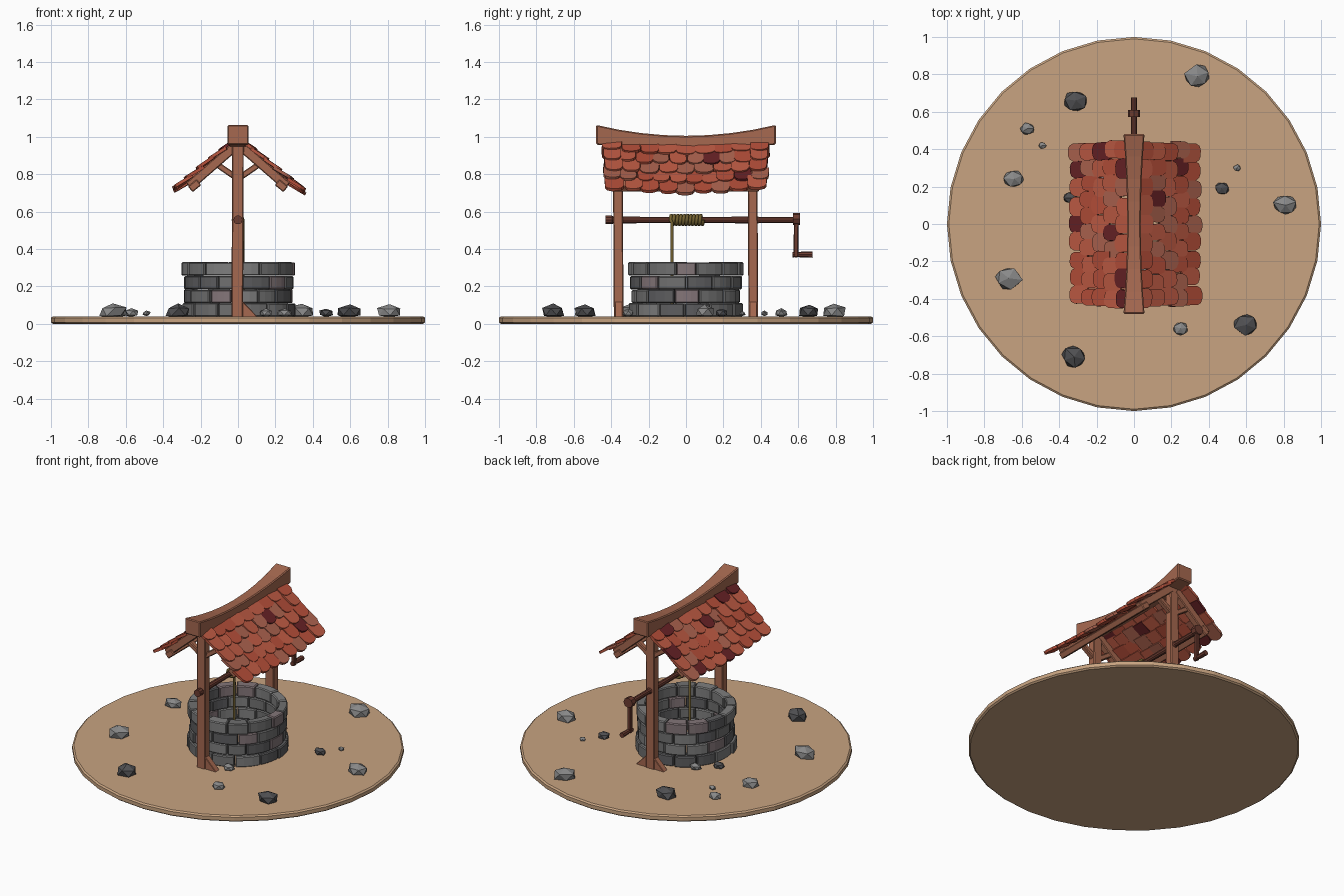
import bpy, bmesh, math, random
from mathutils import Vector, Matrix

if "Cube" in bpy.data.objects:
    bpy.data.objects.remove(bpy.data.objects["Cube"])
random.seed(7)
R = random.uniform

def mat(name, r, g, b):
    m = bpy.data.materials.new(name)
    m.diffuse_color = (r, g, b, 1)
    m.use_nodes = True
    m.node_tree.nodes["Principled BSDF"].inputs["Base Color"].default_value = m.diffuse_color
    return m

WOOD = mat("wood", .38, .14, .08)
DARK = mat("dark_wood", .15, .045, .03)
ROPE = mat("rope", .17, .12, .03)
EARTH = mat("earth", .58, .37, .22)
TILES = [mat("tile_red", .45, .075, .04), mat("tile_orange", .50, .10, .055),
         mat("tile_pale", .40, .12, .075), mat("tile_maroon", .13, .015, .018)]
STONES = [mat("stone_mid", .16, .16, .16), mat("stone_light", .21, .21, .21),
          mat("stone_dark", .11, .11, .115), mat("stone_pink", .23, .18, .19)]
ROCKS = [mat("rock_light", .25, .25, .25), mat("rock_dark", .08, .08, .085)]

def finish(name, bm, mats, bevel=0):
    bmesh.ops.recalc_face_normals(bm, faces=bm.faces)
    me = bpy.data.meshes.new(name)
    bm.to_mesh(me)
    bm.free()
    for m in mats:
        me.materials.append(m)
    ob = bpy.data.objects.new(name, me)
    bpy.context.collection.objects.link(ob)
    if bevel:
        b = ob.modifiers.new("bevel", 'BEVEL')
        b.width, b.segments = bevel, 1
    return ob

def loft(bm, rings, mi=0):
    """Skin a list of closed point loops and cap both ends."""
    vs = [[bm.verts.new(p) for p in ring] for ring in rings]
    n = len(vs[0])
    faces = [bm.faces.new((a[i], a[(i + 1) % n], b[(i + 1) % n], b[i]))
             for a, b in zip(vs, vs[1:]) for i in range(n)]
    faces += [bm.faces.new(vs[0][::-1]), bm.faces.new(vs[-1])]
    for f in faces:
        f.material_index = mi

def beam(name, p, q, w, d, m, side=(0, 1, 0), bevel=.005):
    """Square timber from p to q; d is measured along side, w across it."""
    p, q, s = Vector(p), Vector(q), Vector(side)
    t = (q - p).normalized().cross(s).normalized()
    bm = bmesh.new()
    loft(bm, [[c + s * d / 2 * i + t * w / 2 * j for i, j in ((-1, -1), (1, -1), (1, 1), (-1, 1))]
              for c in (p, q)])
    return finish(name, bm, [m], bevel)

def lathe_y(name, prof, z, m, n=10, x=0):
    """Round bar along y from (y, radius) pairs."""
    bm = bmesh.new()
    loft(bm, [[(x + r * math.cos(2 * math.pi * i / n), y, z + r * math.sin(2 * math.pi * i / n))
               for i in range(n)] for y, r in prof])
    return finish(name, bm, [m])

# ground disc
bm = bmesh.new()
loft(bm, [[(r * math.cos(math.tau * i / 32), r * math.sin(math.tau * i / 32), z) for i in range(32)]
          for r, z in ((.99, 0), (1, .008), (1, .032), (.99, .04))])
finish("ground", bm, [EARTH])

# well wall: four staggered courses of curved bricks
bm = bmesh.new()
for c, outer in enumerate((.302, .288, .292, .304)):
    z0 = .038 + c * .073
    cuts = [math.tau * (i + c * .5 + R(-.14, .14)) / 13 for i in range(13)]
    for i in range(13):
        a0, a1 = cuts[i] + .008, (cuts[i + 1] if i < 12 else cuts[0] + math.tau) - .008
        ro, ri, h = outer + R(-.007, .009), .24 + R(-.006, .006), .073 + R(-.003, .001)
        rings = []
        for k in range(4):
            a = a0 + (a1 - a0) * k / 3
            rings.append([(r * math.cos(a), r * math.sin(a), z)
                          for r, z in ((ri, z0), (ro, z0), (ro, z0 + h), (ri, z0 + h))])
        loft(bm, rings, random.choice((0, 0, 0, 1, 2, 2, 3)))
finish("well_wall", bm, STONES, .006)

# posts, foot wedges, rafters and braces at both ends
for end, s in (("front", -1), ("back", 1)):
    y = .36 * s
    beam(end + "_post", (-.004, y, .035), (0, y - .005, .98), .062, .052, WOOD)
    for side, k in (("left", -1), ("right", 1)):
        beam(f"{end}_{side}_rafter", (.02 * k, y, .945), (.262 * k, y, .735), .05, .045, WOOD)
        beam(f"{end}_{side}_brace", (.015 * k, y, .785), (.135 * k, y, .868), .032, .034, WOOD)
        if (s, k) != (-1, -1):
            bm = bmesh.new()
            loft(bm, [[(.02 * k, yy, .035), (.105 * k, yy, .035), (.085 * k, yy, .058), (.02 * k, yy, .125)]
                      for yy in (y - .02, y + .02)])
            finish(f"{end}_{side}_foot_wedge", bm, [WOOD], .003)

# eave purlins, square to the roof slope
for side, k in (("left", -1), ("right", 1)):
    beam(side + "_purlin", (.232 * k, -.39, .738), (.232 * k, .39, .738), .04, .06, WOOD,
         side=(.77 * k, 0, -.64))

# sagging ridge beam, slimmer in the middle
bm = bmesh.new()
rings = []
for i in range(9):
    t = i / 4 - 1
    y, w, top = .48 * t, .036 + .02 * t * t, 1.005 + .058 * t * t
    bot = top - .075 - .03 * t * t
    rings.append([(-w, y, bot), (w, y, bot), (w, y * 1.0, top), (-w, y, top)])
loft(bm, rings)
finish("ridge_beam", bm, [WOOD], .006)

# roof tiles: overlapping round-ended rows following the sag
OUTLINE = [(-.5, -1), (.5, -1), (.5, -.28), (.38, -.08), (.16, 0), (-.16, 0), (-.38, -.08), (-.5, -.28)]
for side, k in (("left", -1), ("right", 1)):
    bm = bmesh.new()
    for row in range(5):
        n = 10 if row % 2 else 9
        half = .445 - .004 * row
        for i in range(n):
            x = (.098 + .064 * row) * (1 if k > 0 else .97) + R(-.007, .007)
            w = 2 * half / n
            y = -half + w * (i + .5) + R(-.006, .006)
            z = 1.012 - .8 * x - .03 * (1 - (y / .45) ** 2)
            th = math.radians(33 + R(-3, 3))
            c, sn = math.cos(th), math.sin(th)
            M = Matrix(((0, k * c, k * sn, k * x), (1, 0, 0, y), (0, -sn, c, z), (0, 0, 0, 1)))
            M = M @ Matrix.Rotation(R(-.06, .06), 4, 'Z') @ Matrix.Rotation(R(-.05, .05), 4, 'Y')
            ww, ll = w * R(.96, 1.08), .112
            if row == 0:
                ll = .09
            loft(bm, [[M @ Vector((u * ww, v * ll, h)) for u, v in OUTLINE] for h in (-.008, .009)],
                 random.choice((0, 0, 0, 0, 1, 1, 1, 2, 2, 0, 1, 2, 0, 1, 3)))
    finish(side + "_roof_tiles", bm, TILES)

# windlass axle, crank and handle
AZ = .555
lathe_y("axle", [(-.43, .024), (-.395, .024), (-.39, .02), (0, .015), (.385, .02), (.39, .017), (.6, .017)], AZ, DARK)
lathe_y("crank_hub", [(.572, .033), (.61, .033)], AZ + .005, DARK, 8)
beam("crank_arm", (0, .59, .58), (0, .588, .355), .026, .026, DARK, side=(1, 0, 0))
lathe_y("crank_handle", [(.57, .015), (.6, .012), (.61, .015), (.675, .017)], .37, DARK, 8)

# rope: wound coil and hanging length
cu = bpy.data.curves.new("rope", 'CURVE')
cu.dimensions, cu.bevel_depth, cu.bevel_resolution = '3D', .0095, 1
sp = cu.splines.new('POLY')
pts = [(.025, -.075, .08), (.025, -.075, .54)]
pts += [(.025 * math.cos(a * math.tau / 10), -.083 + .175 * a / 100, AZ + .025 * math.sin(a * math.tau / 10))
        for a in range(101)]
sp.points.add(len(pts) - 1)
for q, p in zip(sp.points, pts):
    q.co = (*p, 1)
cu.use_fill_caps = True
cu.materials.append(ROPE)
bpy.context.collection.objects.link(bpy.data.objects.new("rope", cu))

# scattered rocks: x, y, radius, shade
for i, (x, y, r, m) in enumerate((
        (.34, .79, .08, 0), (-.31, .66, .075, 1), (-.57, .51, .043, 0), (-.49, .42, .024, 0),
        (-.64, .24, .062, 0), (-.67, -.29, .08, 0), (-.32, -.71, .075, 1), (.25, -.56, .045, 0),
        (.60, -.54, .072, 1), (.81, .10, .072, 0), (.47, .19, .043, 1), (.55, .30, .023, 0),
        (-.34, .14, .04, 1), (.15, -.31, .04, 0), (-.24, .24, .04, 0))):
    bm = bmesh.new()
    bmesh.ops.create_icosphere(bm, subdivisions=1, radius=r)
    turn = Matrix.Rotation(R(0, 6.28), 3, 'Z')
    for v in bm.verts:
        p = turn @ (v.co * R(.82, 1.08))
        v.co = (x + p.x, y + p.y * .85, max(.035, .052 + .15 * r + p.z * .62))
    finish(f"rock_{i + 1}", bm, [ROCKS[m]])
